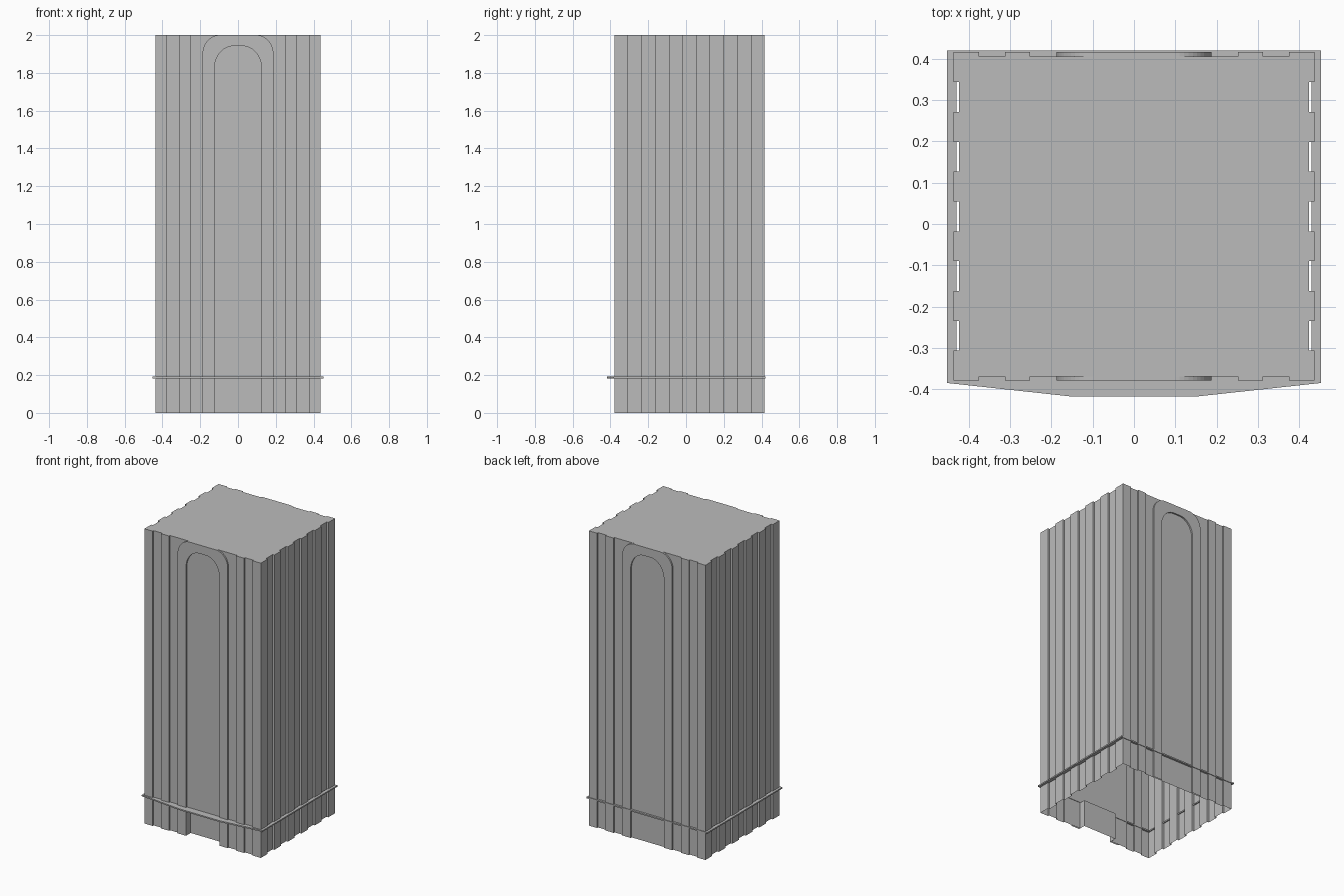
import bpy
import bmesh
import math

cube = bpy.data.objects.get("Cube")
if cube:
    bpy.data.objects.remove(cube, do_unlink=True)

HALF_W, FRONT, BACK, TOP = 0.437, -0.379, 0.416, 2.0
SIDE_CUT, FACE_CUT = 0.013, 0.01       # groove depths
RIBS = (0.375, 0.312, 0.252)           # groove edges on front and back
DOOR, BAND = 0.125, 0.188              # inner and outer arch half widths
LEDGE_Z, LEDGE_T = 0.183, 0.009
NICHE_DEPTH = 0.04

grey = bpy.data.materials.new("plain_grey")
grey.use_nodes = True
grey.diffuse_color = (0.5, 0.5, 0.5, 1)
grey.node_tree.nodes["Principled BSDF"].inputs["Base Color"].default_value = (0.5, 0.5, 0.5, 1)


def finish(name, bm):
    mesh = bpy.data.meshes.new(name)
    bm.to_mesh(mesh)
    bm.free()
    mesh.materials.append(grey)
    obj = bpy.data.objects.new(name, mesh)
    bpy.context.collection.objects.link(obj)
    return obj


def face(bm, points):
    return bm.faces.new([bm.verts.new(p) for p in points])


# Plan outline, counter-clockwise: ribbed front and back, fluted sides
def face_half(y, inward):
    a, b, c = RIBS
    r = y + inward * FACE_CUT
    return [(-HALF_W, y), (-a, y), (-a, r), (-b, r), (-b, y), (-c, y), (-c, r), (-DOOR, r)]


def flutes():
    step = (BACK - FRONT) / 11
    points = []
    for i in range(1, 11):
        y = FRONT + i * step
        pair = [(HALF_W, y), (HALF_W - SIDE_CUT, y)]
        points += pair if i % 2 else pair[::-1]
    return points


front = face_half(FRONT, 1)
front += [(-x, y) for x, y in reversed(front)]
back = face_half(BACK, -1)
back += [(-x, y) for x, y in reversed(back)]
right = flutes()
left = [(-x, y) for x, y in reversed(right)]
outline = front + right + back[::-1] + left

# Tower shell, open below
bm = bmesh.new()
for i, (p, q) in enumerate(zip(outline, outline[1:] + outline[:1])):
    entrance = i == len(front) // 2 - 1
    low = LEDGE_Z if entrance else 0
    face(bm, [(*p, low), (*q, low), (*q, TOP), (*p, TOP)])
face(bm, [(x, y, TOP) for x, y in outline])

# Entrance niche under the ledge
y0 = FRONT + FACE_CUT
y1 = y0 + NICHE_DEPTH
plan = [(-DOOR, y0), (-DOOR, y1), (DOOR, y1), (DOOR, y0)]
for p, q in zip(plan, plan[1:]):
    face(bm, [(*p, 0), (*q, 0), (*q, LEDGE_Z), (*p, LEDGE_Z)])
face(bm, [(x, y, LEDGE_Z) for x, y in plan])
bmesh.ops.remove_doubles(bm, verts=bm.verts, dist=0.0001)
finish("tower_shell", bm)


# Raised arch bands around the tall panels
def arch(half, top, rx, rz, steps=12):
    side = [(-half, 0)]
    for i in range(steps + 1):
        t = math.pi / 2 * i / steps
        side.append((-half + rx * (1 - math.cos(t)), top - rz * (1 - math.sin(t))))
    return side + [(-x, z) for x, z in reversed(side)]


def arch_band(name, wall, outward):
    bm = bmesh.new()
    outer = arch(BAND, TOP, 0.09, 0.1)
    inner = arch(DOOR, 1.942, 0.1, 0.12)
    y_in, y_out = wall - outward * FACE_CUT, wall
    for i in range(len(outer) - 1):
        a, b, c, d = outer[i], outer[i + 1], inner[i + 1], inner[i]
        face(bm, [(x, y_out, z) for x, z in (a, b, c, d)])
        for p, q in ((a, b), (d, c)):
            face(bm, [(p[0], y_in, p[1]), (q[0], y_in, q[1]),
                      (q[0], y_out, q[1]), (p[0], y_out, p[1])])
    bmesh.ops.remove_doubles(bm, verts=bm.verts, dist=0.0001)
    bmesh.ops.recalc_face_normals(bm, faces=bm.faces)
    # Face the band away from the tower
    if sum(f.normal.y * f.calc_area() for f in bm.faces) * outward < 0:
        bmesh.ops.reverse_faces(bm, faces=bm.faces)
    finish(name, bm)


arch_band("front_arch", FRONT, -1)
arch_band("back_arch", BACK, 1)

# Thin ledge ring, pushed out over the entrance
rim = [(-0.453, -0.385), (-0.15, -0.418), (0.15, -0.418), (0.453, -0.385), (0.453, 0.42), (-0.453, 0.42)]
hole = [(-0.43, -0.366), (-0.15, -0.366), (0.15, -0.366), (0.43, -0.366), (0.43, 0.404), (-0.43, 0.404)]
bm = bmesh.new()
for i in range(len(rim)):
    j = (i + 1) % len(rim)
    face(bm, [(*p, LEDGE_Z) for p in (rim[i], rim[j], hole[j], hole[i])])
bmesh.ops.remove_doubles(bm, verts=bm.verts, dist=0.0001)
solid = bmesh.ops.extrude_face_region(bm, geom=bm.faces[:], use_keep_orig=True)
new_verts = [g for g in solid["geom"] if isinstance(g, bmesh.types.BMVert)]
bmesh.ops.translate(bm, verts=new_verts, vec=(0, 0, LEDGE_T))
bmesh.ops.recalc_face_normals(bm, faces=bm.faces)
finish("ledge", bm)
